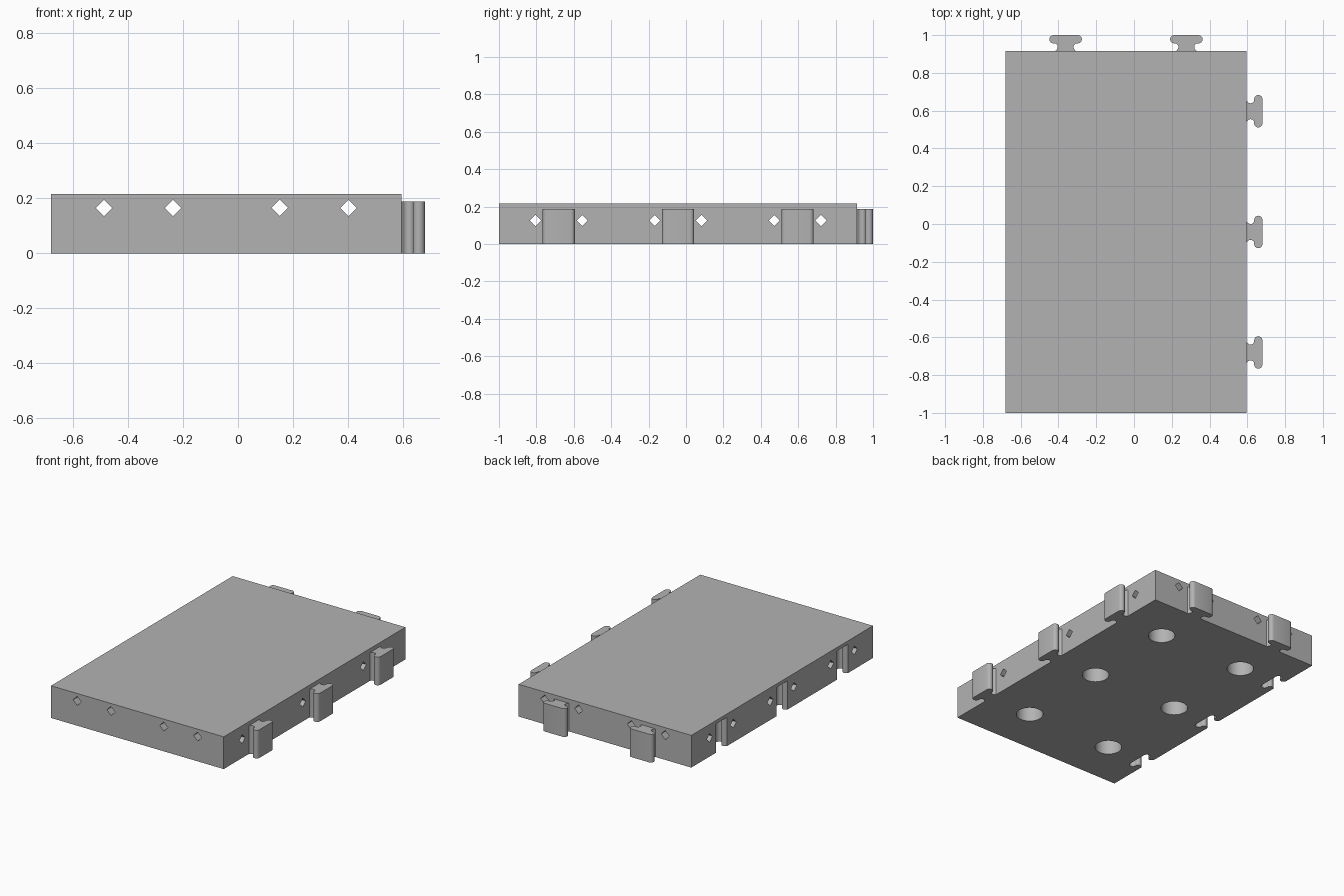
import bpy, bmesh
from math import pi, sin, cos
from mathutils import Matrix, Vector

if "Cube" in bpy.data.objects:
    bpy.data.objects.remove(bpy.data.objects["Cube"])

# Tile extents and cell layout
X0, X1, Y0, Y1, TOP = -0.68, 0.595, -1.0, 0.915, 0.215
COLS = [-0.362, 0.277]
ROWS = [-0.68, -0.042, 0.597]
TAB_TOP = 0.188

grey = bpy.data.materials.new("plain grey")
grey.use_nodes = True
grey.diffuse_color = (0.45, 0.45, 0.45, 1)
grey.node_tree.nodes["Principled BSDF"].inputs["Base Color"].default_value = (0.45, 0.45, 0.45, 1)


def prism(bm, points, direction):
    """Extrude a flat outline along a direction."""
    face = bm.faces.new([bm.verts.new(p) for p in points])
    new = bmesh.ops.extrude_face_region(bm, geom=[face])["geom"]
    bmesh.ops.translate(bm, vec=direction, verts=[v for v in new if isinstance(v, bmesh.types.BMVert)])


def finish(bm, name):
    bmesh.ops.recalc_face_normals(bm, faces=bm.faces)
    mesh = bpy.data.meshes.new(name)
    bm.to_mesh(mesh)
    bm.free()
    obj = bpy.data.objects.new(name, mesh)
    bpy.context.collection.objects.link(obj)
    mesh.materials.append(grey)
    return obj


def arc(cu, cv, r, a0, a1, n=8):
    angles = [a0 + (a1 - a0) * i / n for i in range(n + 1)]
    return [(cu + r * cos(a), cv + r * sin(a)) for a in angles]


def connector(grow=0.0):
    """Outline of a T-shaped connector: u points outward, v runs along the edge."""
    half = [(0, 0.055 + grow)]
    half += arc(0.022, 0.062 + grow, 0.020, -0.75 * pi, -0.1 * pi)
    half += arc(0.063, 0.064 + grow, 0.022, pi, 0)
    return half + [(u, -v) for u, v in reversed(half)]


def smooth(obj):
    bpy.ops.object.select_all(action='DESELECT')
    obj.select_set(True)
    bpy.context.view_layer.objects.active = obj
    bpy.ops.object.shade_smooth_by_angle(angle=pi / 5)


# Solid tile body
bm = bmesh.new()
prism(bm, [(X0, Y0, 0), (X1, Y0, 0), (X1, Y1, 0), (X0, Y1, 0)], Vector((0, 0, TOP)))
body = finish(bm, "tile_body")

# Diamond channels running front to back, and side to side
DIAMOND = [(0.03, 0), (0, 0.03), (-0.03, 0), (0, -0.03)]
long_bm, cross_bm = bmesh.new(), bmesh.new()
for side in (-0.125, 0.125):
    for c in COLS:
        prism(long_bm, [(c + side + a, -1.2, 0.165 + b) for a, b in DIAMOND], Vector((0, 2.4, 0)))
    for r in ROWS:
        prism(cross_bm, [(-1, r + side + a, 0.125 + b) for a, b in DIAMOND], Vector((2, 0, 0)))

# Round blind pockets underneath
pocket_bm = bmesh.new()
for c in COLS:
    for r in ROWS:
        bmesh.ops.create_cone(pocket_bm, cap_ends=True, segments=48, radius1=0.083, radius2=0.083,
                              depth=0.38, matrix=Matrix.Translation((c, r, 0)))

# Sockets on the right edge, open below, matching the tabs
socket_bm = bmesh.new()
for r in ROWS:
    outline = [(-0.02, 0.06), *connector(0.003), (-0.02, -0.06)]
    prism(socket_bm, [(X0 + u, r + v, -0.05) for u, v in outline], Vector((0, 0, 0.05 + 0.192)))

for name, cutter_bm in (("long_channels", long_bm), ("cross_channels", cross_bm),
                        ("pockets", pocket_bm), ("sockets", socket_bm)):
    cutter = finish(cutter_bm, name + "_cutter")
    cutter.hide_render = True
    mod = body.modifiers.new(name, 'BOOLEAN')
    mod.operation, mod.solver, mod.object = 'DIFFERENCE', 'EXACT', cutter
    bpy.context.view_layer.objects.active = body
    bpy.ops.object.modifier_apply(modifier=name)
    bpy.data.objects.remove(cutter)
smooth(body)

# Connector tabs on the left edge and on the back
for i, r in enumerate(ROWS):
    bm = bmesh.new()
    prism(bm, [(X1 + u, r + v, 0) for u, v in connector()], Vector((0, 0, TAB_TOP)))
    smooth(finish(bm, f"left_tab_{i + 1}"))
for i, c in enumerate(COLS):
    bm = bmesh.new()
    prism(bm, [(c + v, Y1 + u, 0) for u, v in connector()], Vector((0, 0, TAB_TOP)))
    smooth(finish(bm, f"back_tab_{i + 1}"))
